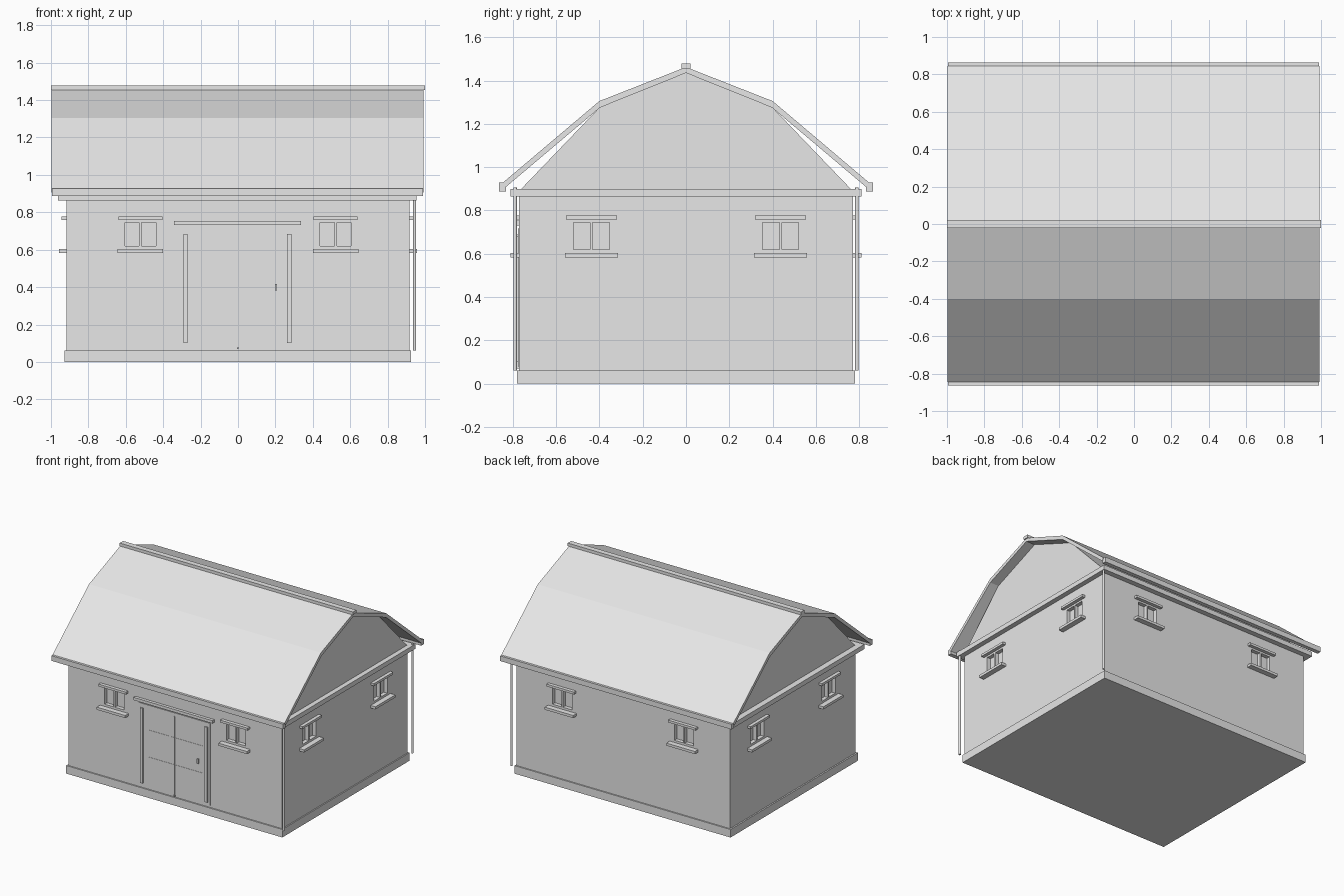
import bpy, bmesh
from mathutils import Matrix, Vector
from math import pi

cube = bpy.data.objects.get("Cube")
if cube:
    bpy.data.objects.remove(cube, do_unlink=True)

grey = bpy.data.materials.new("light grey")
grey.use_nodes = True
grey.diffuse_color = (0.8, 0.8, 0.8, 1)
grey.node_tree.nodes["Principled BSDF"].inputs["Base Color"].default_value = (0.8, 0.8, 0.8, 1)


def finish(name, bm):
    bmesh.ops.recalc_face_normals(bm, faces=bm.faces)
    mesh = bpy.data.meshes.new(name)
    bm.to_mesh(mesh)
    bm.free()
    mesh.materials.append(grey)
    obj = bpy.data.objects.new(name, mesh)
    bpy.context.scene.collection.objects.link(obj)
    return obj


def add_box(bm, x, y, z, matrix=Matrix()):
    size = Vector((x[1] - x[0], y[1] - y[0], z[1] - z[0]))
    mid = Vector((sum(x), sum(y), sum(z))) / 2
    bmesh.ops.create_cube(bm, size=1, matrix=matrix @ Matrix.Translation(mid) @ Matrix.Diagonal((*size, 1)))


def box(name, x, y, z, matrix=Matrix()):
    bm = bmesh.new()
    add_box(bm, x, y, z, matrix)
    return finish(name, bm)


def extrude_x(name, profile, x0, x1):
    bm = bmesh.new()
    face = bm.faces.new([bm.verts.new((x0, y, z)) for y, z in profile])
    new = bmesh.ops.extrude_face_region(bm, geom=[face])["geom"]
    bmesh.ops.translate(bm, vec=(x1 - x0, 0, 0), verts=[v for v in new if isinstance(v, bmesh.types.BMVert)])
    return finish(name, bm)


def mirrored(half):
    return half + [(-y, z) for y, z in reversed(half) if y]


# Plinth, walls and the band around the top of the walls
HX, HY = 0.917, 0.77
box("plinth", (-0.928, 0.926), (-0.78, 0.78), (0, 0.062))
walls = box("walls", (-HX, HX), (-HY, HY), (0.05, 0.87))
box("wall_band", (-0.963, 0.955), (-0.81, 0.81), (0.864, 0.9))

# Window places: local -y points outward from the wall
places = []
for side in (-1, 1):
    places += [
        ("front_window", Matrix.Translation((side * 0.522, -HY, 0))),
        ("back_window", Matrix.Translation((side * 0.522, HY, 0)) @ Matrix.Rotation(pi, 4, "Z")),
        ("right_window", Matrix.Translation((-HX, side * 0.437, 0)) @ Matrix.Rotation(-pi / 2, 4, "Z")),
        ("left_window", Matrix.Translation((HX, side * 0.437, 0)) @ Matrix.Rotation(pi / 2, 4, "Z")),
    ]

# Recessed panes, cut from the walls
cut = bmesh.new()
for name, place in places:
    for pane in ((-0.083, -0.006), (0.006, 0.083)):
        add_box(cut, pane, (-0.05, 0.03), (0.62, 0.745), place)
cutter = finish("window_cutter", cut)
cutter.hide_render = True
mod = walls.modifiers.new("window openings", "BOOLEAN")
mod.operation = "DIFFERENCE"
mod.solver = "EXACT"
mod.object = cutter
bpy.context.view_layer.update()
depsgraph = bpy.context.evaluated_depsgraph_get()
walls_mesh = bpy.data.meshes.new_from_object(walls.evaluated_get(depsgraph))
walls.modifiers.clear()
walls.data = walls_mesh
bpy.data.objects.remove(cutter, do_unlink=True)

# Lintels and sills
for name, place in places:
    box(name + "_lintel", (-0.118, 0.118), (-0.026, 0.005), (0.759, 0.777), place)
    box(name + "_sill", (-0.122, 0.122), (-0.041, 0.005), (0.583, 0.603), place)

# Double door with rails, middle strip, battens and handle
box("door", (-0.309, 0.304), (-0.775, -0.76), (0.08, 0.716))
box("door_lintel", (-0.341, 0.336), (-0.793, -0.76), (0.731, 0.753))
for name, x in (("right", -0.281), ("left", 0.274)):
    box(name + "_door_rail", (x - 0.011, x + 0.011), (-0.785, -0.77), (0.1, 0.683))
box("door_middle_strip", (-0.005, 0.003), (-0.781, -0.77), (0.07, 0.69))
for z in (0.31, 0.52):
    box("door_batten", (-0.22, 0.24), (-0.777, -0.77), (z, z + 0.005))
box("door_handle", (0.197, 0.209), (-0.787, -0.77), (0.382, 0.417))

# Gable ends under the roof
gable = mirrored([(0.765, 0.895), (0.4, 1.275), (0, 1.436)])
extrude_x("gable_ends", gable, -HX, HX)

# Two-slope roof sheet and ridge cap
outer = mirrored([(0.846, 0.928), (0.4, 1.305), (0, 1.462)])
inner = mirrored([(0.833, 0.907), (0.397, 1.275), (0, 1.435)])
extrude_x("roof", outer + inner[::-1], -0.998, 0.992)
box("ridge_cap", (-1, 1), (-0.021, 0.021), (1.455, 1.478))

# Gutters along the eaves and downpipes at the left corners
for name, s in (("front", -1), ("back", 1)):
    trough = [(0.864, 0.928), (0.864, 0.888), (0.832, 0.888), (0.832, 0.91), (0.845, 0.928)]
    extrude_x(name + "_gutter", [(s * y, z) for y, z in trough], -0.995, 0.989)
    pipe = bmesh.new()
    bmesh.ops.create_cone(pipe, cap_ends=True, segments=12, radius1=0.008, radius2=0.008, depth=0.845,
                          matrix=Matrix.Translation((0.944, s * 0.789, 0.484)))
    finish(name + "_downpipe", pipe)
